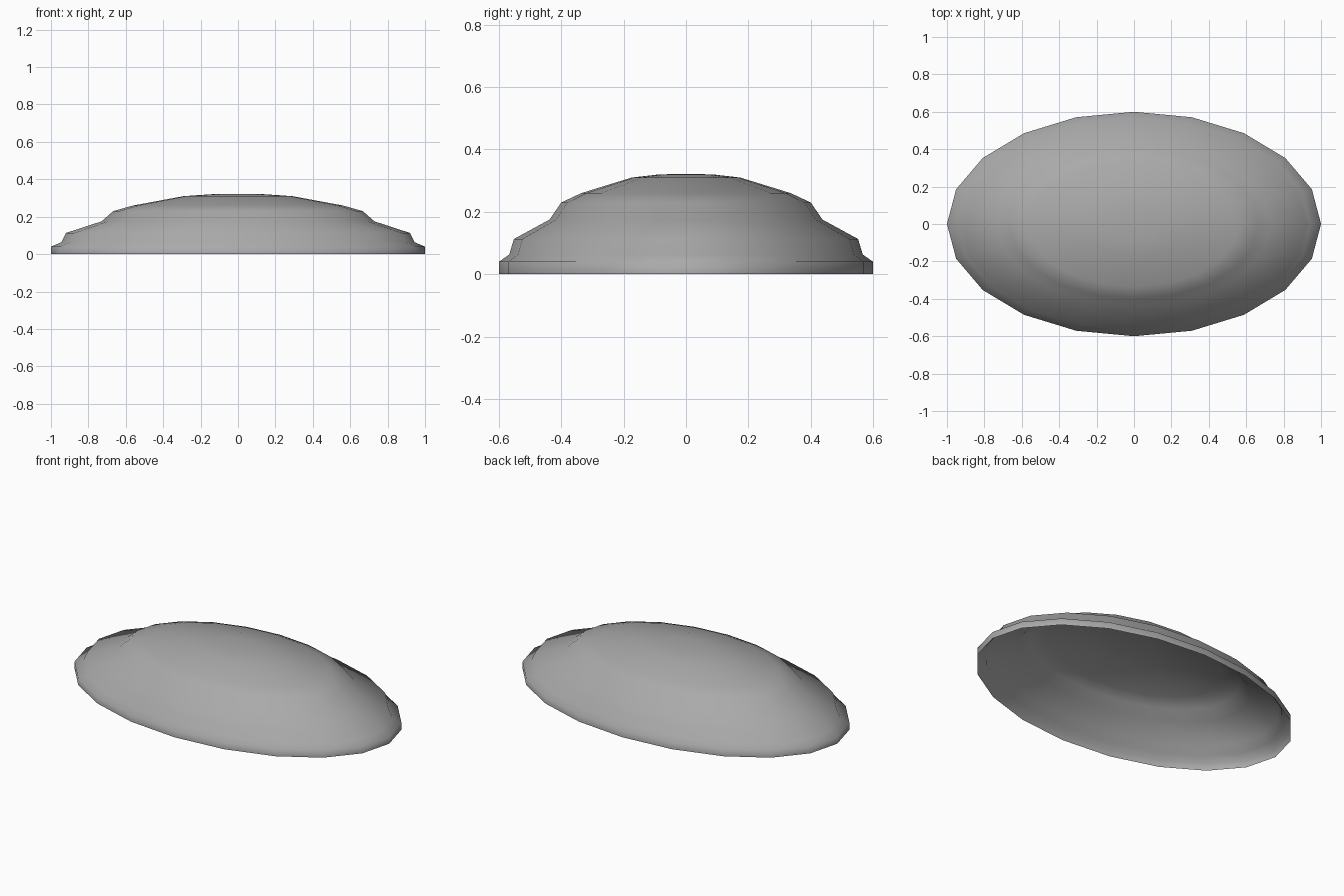
import bpy
import bmesh
from math import cos, sin, tau

cube = bpy.data.objects.get("Cube")
if cube:
    bpy.data.objects.remove(cube, do_unlink=True)

SIDES = 20
DEPTH = 0.6  # ellipse depth relative to its width

# Half profile of the stepped dome: (radius, height), rim to crown
PROFILE = [(1, 0), (1, 0.04), (0.945, 0.063), (0.92, 0.113), (0.73, 0.175),
           (0.667, 0.23), (0.56, 0.26), (0.29, 0.31), (0.145, 0.32)]
CROWN = 0.322

# Plain grey
grey = bpy.data.materials.new("grey")
grey.use_nodes = True
colour = (0.4, 0.4, 0.4, 1)
grey.diffuse_color = colour
grey.node_tree.nodes["Principled BSDF"].inputs["Base Color"].default_value = colour

# Open-bottomed oval shell, one ring of vertices per profile point
bm = bmesh.new()
rings = [[bm.verts.new((r * cos(tau * i / SIDES), DEPTH * r * sin(tau * i / SIDES), z))
          for i in range(SIDES)] for r, z in PROFILE]
for low, high in zip(rings, rings[1:]):
    for i in range(SIDES):
        j = (i + 1) % SIDES
        bm.faces.new((low[i], low[j], high[j], high[i]))

# Crown fan
top = bm.verts.new((0, 0, CROWN))
for i in range(SIDES):
    bm.faces.new((rings[-1][i], rings[-1][(i + 1) % SIDES], top))

for face in bm.faces:
    face.smooth = True
mesh = bpy.data.meshes.new("oval_dome")
bm.to_mesh(mesh)
bm.free()
mesh.materials.append(grey)
dome = bpy.data.objects.new("oval_dome", mesh)
bpy.context.collection.objects.link(dome)
